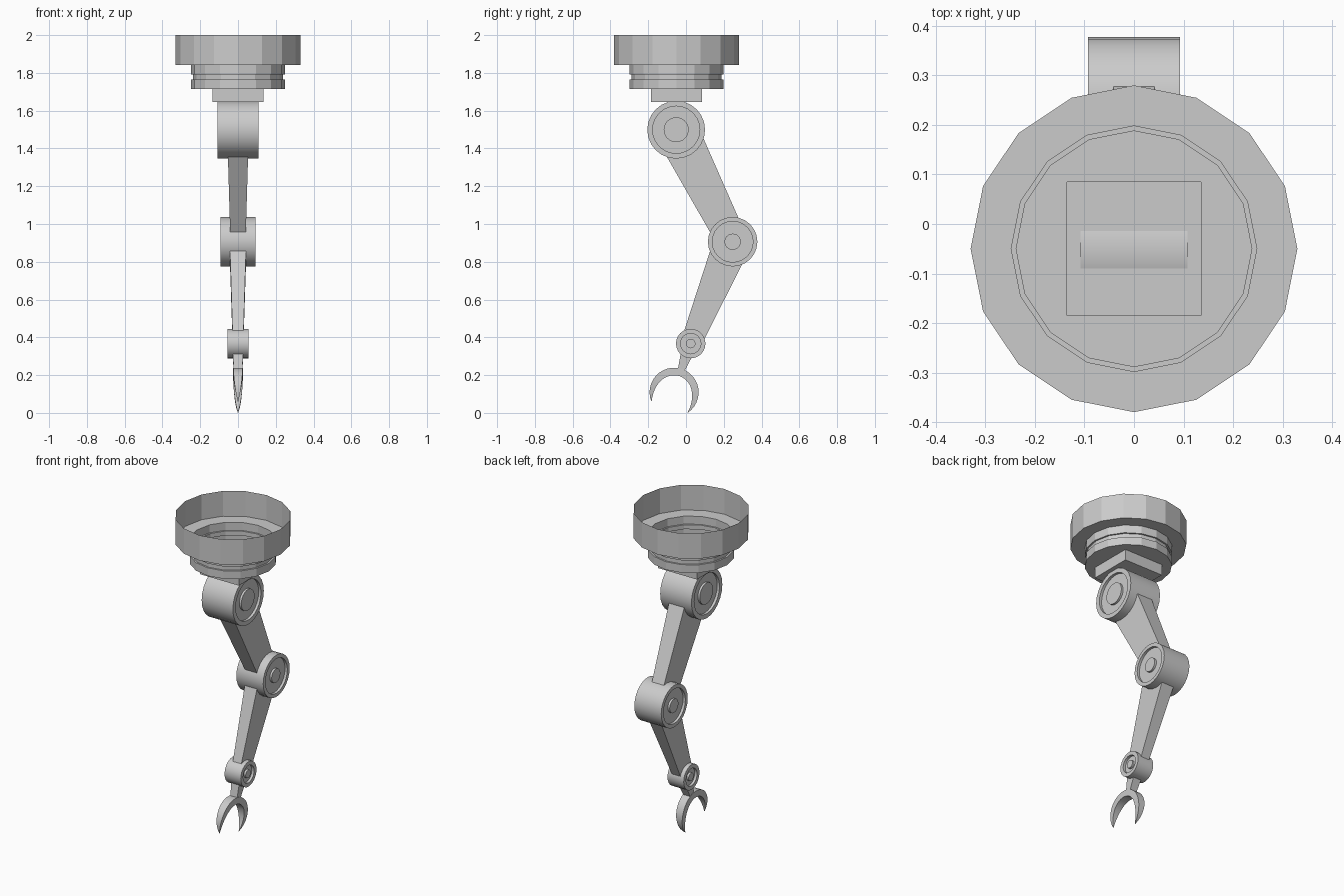
import bpy
import bmesh
from math import sin, cos, pi, radians
from mathutils import Vector

if "Cube" in bpy.data.objects:
    bpy.data.objects.remove(bpy.data.objects["Cube"])


def loft(name, rings, caps=(True, True), smooth=False):
    """Skin a list of equal-length vertex rings, optionally capping the ends."""
    bm = bmesh.new()
    loops = [[bm.verts.new(p) for p in ring] for ring in rings]
    n = len(loops[0])
    for a, b in zip(loops, loops[1:]):
        for i in range(n):
            j = (i + 1) % n
            bm.faces.new((a[i], a[j], b[j], b[i]))
    for cap, loop in zip(caps, (loops[0], loops[-1])):
        if cap:
            bm.faces.new(loop)
    bmesh.ops.recalc_face_normals(bm, faces=bm.faces)
    mesh = bpy.data.meshes.new(name)
    bm.to_mesh(mesh)
    bm.free()
    ob = bpy.data.objects.new(name, mesh)
    bpy.context.collection.objects.link(ob)
    if smooth:
        bpy.ops.object.select_all(action='DESELECT')
        bpy.context.view_layer.objects.active = ob
        ob.select_set(True)
        bpy.ops.object.shade_smooth_by_angle(angle=radians(30))
    return ob


BASE_Y = -0.05


def base_ring(r, z, square=False):
    """16-point ring about the vertical axis, round or projected onto a square."""
    pts = []
    for i in range(16):
        c, s = cos(i * pi / 8), sin(i * pi / 8)
        k = r / max(abs(c), abs(s)) if square else r
        pts.append((k * c, BASE_Y + k * s, z))
    return pts


def joint(name, y, z, r, half, rim, hub):
    """Drum across x with a recessed ring and raised hub at each end."""
    d = 0.016
    side = [(hub, half - 0.003), (hub, half - d), (rim, half - d), (rim, half), (r, half)]
    profile = side + [(q, -x) for q, x in reversed(side)]
    rings = [[(x, y + q * cos(i * pi / 12), z + q * sin(i * pi / 12)) for i in range(24)]
             for q, x in profile]
    return loft(name, rings, smooth=True)


def limb(name, start, end, size0, size1):
    """Tapered box between two (y, z) points; sizes are (half x, half depth)."""
    a, b = Vector((0, *start)), Vector((0, *end))
    d = (b - a).normalized()
    n = Vector((0, -d.z, d.y))
    x = Vector((1, 0, 0))
    return loft(name, [[p + x * sx * w + n * sn * h
                        for sx, sn in ((-1, -1), (1, -1), (1, 1), (-1, 1))]
                       for p, (w, h) in ((a, size0), (b, size1))])


# Open-topped ceiling mount with a grooved collar
loft("ceiling_mount", [base_ring(0.33, 2.0), base_ring(0.33, 1.842),
                       base_ring(0.248, 1.842), base_ring(0.248, 1.792),
                       base_ring(0.238, 1.792), base_ring(0.238, 1.765),
                       base_ring(0.248, 1.765), base_ring(0.248, 1.715),
                       base_ring(0.135, 1.715, True)], caps=(False, False))

# Square block under the collar
loft("mount_block", [base_ring(0.135, 1.715, True), base_ring(0.135, 1.647, True)],
     caps=(False, True))

# Joints
SHOULDER, ELBOW, WRIST = (-0.052, 1.499), (0.247, 0.906), (0.025, 0.367)
joint("shoulder_joint", *SHOULDER, 0.153, 0.108, 0.125, 0.066)
joint("elbow_joint", *ELBOW, 0.131, 0.093, 0.108, 0.043)
joint("wrist_joint", *WRIST, 0.078, 0.056, 0.054, 0.025)

# Arm segments
limb("upper_arm", SHOULDER, ELBOW, (0.056, 0.114), (0.039, 0.079))
limb("forearm", ELBOW, WRIST, (0.045, 0.099), (0.028, 0.054))
limb("claw_stem", (0.012, 0.335), (-0.026, 0.225), (0.029, 0.036), (0.023, 0.018))

# Crescent claw, tapering to a point at both tips
CY, CZ, R = -0.063, 0.109, 0.13
rings = []
for i in range(25):
    s = -1 + i / 12
    a = radians(73 + 130 * s)
    inner = R - 0.039 * (1 - s ** 4) - 0.0005
    w = 0.025 * (1 - abs(s) ** 3) + 0.0005
    rings.append([(x, CY + q * cos(a), CZ + q * sin(a))
                  for x, q in ((-w, R), (w, R), (w, inner), (-w, inner))])
loft("claw", rings, smooth=True)
